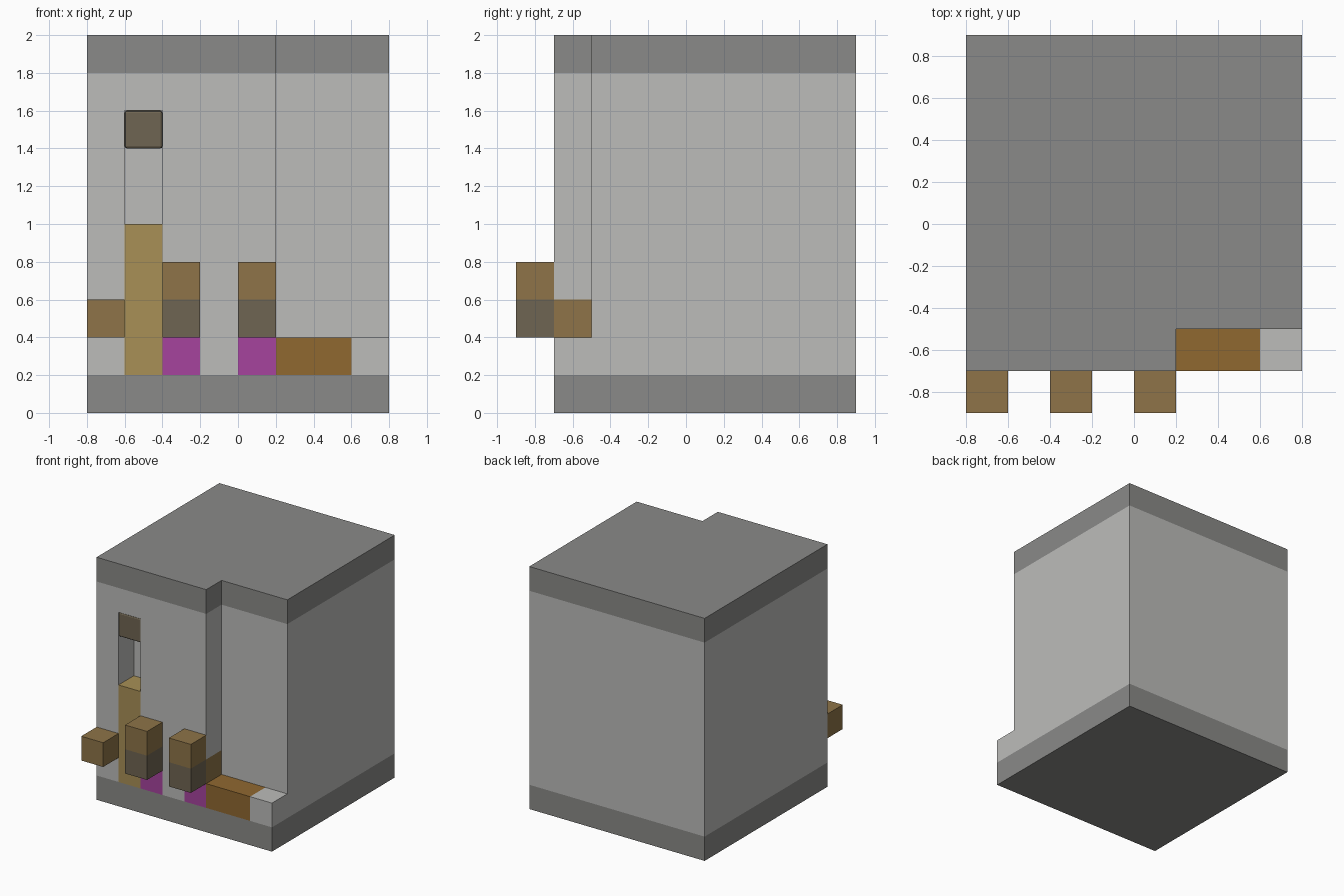
import bpy
import bmesh
from itertools import product
from mathutils import Vector

if "Cube" in bpy.data.objects:
    bpy.data.objects.remove(bpy.data.objects["Cube"])

CELL = 0.2
ORIGIN = Vector((0, -0.9, 0))


def material(name, rgb):
    lin = [((c / 255 + 0.055) / 1.055) ** 2.4 for c in rgb]
    mat = bpy.data.materials.new(name)
    mat.use_nodes = True
    mat.diffuse_color = (*lin, 1)
    bsdf = mat.node_tree.nodes["Principled BSDF"]
    bsdf.inputs["Base Color"].default_value = (*lin, 1)
    bsdf.inputs["Roughness"].default_value = 0.9
    return mat


light_grey = material("light grey", (188, 188, 186))
stone = material("stone grey", (138, 138, 136))
tan = material("tan", (168, 144, 86))
brown = material("wood brown", (142, 116, 72))
dark = material("dark brown", (111, 101, 82))
magenta = material("magenta", (166, 68, 158))
copper = material("copper brown", (144, 104, 48))

grid = {}    # cell -> part name
parts = {}   # part name -> material


def fill(name, mat, x, y, z):
    """Give a box of cells to a part; later parts replace earlier ones."""
    parts[name] = mat
    for cell in product(range(*x), range(*y), range(*z)):
        grid[cell] = name


def carve(x, y, z):
    for cell in product(range(*x), range(*y), range(*z)):
        grid.pop(cell, None)


def finish(name, bm, mat):
    mesh = bpy.data.meshes.new(name)
    bm.to_mesh(mesh)
    bm.free()
    mesh.materials.append(mat)
    obj = bpy.data.objects.new(name, mesh)
    bpy.context.collection.objects.link(obj)


def build(name, mat):
    """Skin only the open sides of a part's cells."""
    bm = bmesh.new()
    for cell in [c for c, owner in grid.items() if owner == name]:
        for axis, side in product(range(3), (0, 1)):
            near = list(cell)
            near[axis] += 1 if side else -1
            if tuple(near) in grid:
                continue
            verts = []
            for u, v in ((0, 0), (1, 0), (1, 1), (0, 1)):
                p = Vector(cell)
                p[axis] += side
                p[(axis + 1) % 3] += u
                p[(axis + 2) % 3] += v
                verts.append(bm.verts.new(p * CELL + ORIGIN))
            bm.faces.new(verts if side else verts[::-1])
    bmesh.ops.remove_doubles(bm, verts=bm.verts, dist=0.001)
    bmesh.ops.dissolve_limit(bm, angle_limit=0.01, verts=bm.verts, edges=bm.edges)
    finish(name, bm, mat)


# Main block with its base and roof bands
fill("base_band", stone, (-4, 4), (1, 9), (0, 1))
fill("walls", light_grey, (-4, 4), (1, 9), (1, 9))
fill("roof_band", stone, (-4, 4), (1, 9), (9, 10))

# Stepped front corner and the tall slot
carve((1, 4), (1, 2), (2, 10))
carve((-3, -2), (1, 2), (5, 8))

# Flush inlays on the front
fill("tan_column", tan, (-3, -2), (1, 2), (1, 5))
fill("step_inlay", copper, (1, 3), (1, 2), (1, 2))
fill("side_inlay", brown, (0, 1), (1, 2), (2, 3))

# Two-tone projecting posts with coloured panels below
for side, x in (("right", -2), ("left", 0)):
    fill(side + "_panel", magenta, (x, x + 1), (1, 2), (1, 2))
    fill(side + "_post_bottom", dark, (x, x + 1), (0, 1), (2, 3))
    fill(side + "_post_top", brown, (x, x + 1), (0, 1), (3, 4))

# Single projecting block on the corner
fill("corner_block", brown, (-4, -3), (0, 1), (2, 3))

for part, mat in parts.items():
    build(part, mat)

# Soft-edged block filling the top of the slot
bm = bmesh.new()
bmesh.ops.create_cube(bm, size=CELL)
bmesh.ops.bevel(bm, geom=bm.edges[:], offset=0.012, segments=2,
                profile=0.5, affect='EDGES')
bmesh.ops.translate(bm, verts=bm.verts, vec=(-0.5, -0.6, 1.5))
finish("slot_block", bm, dark)
